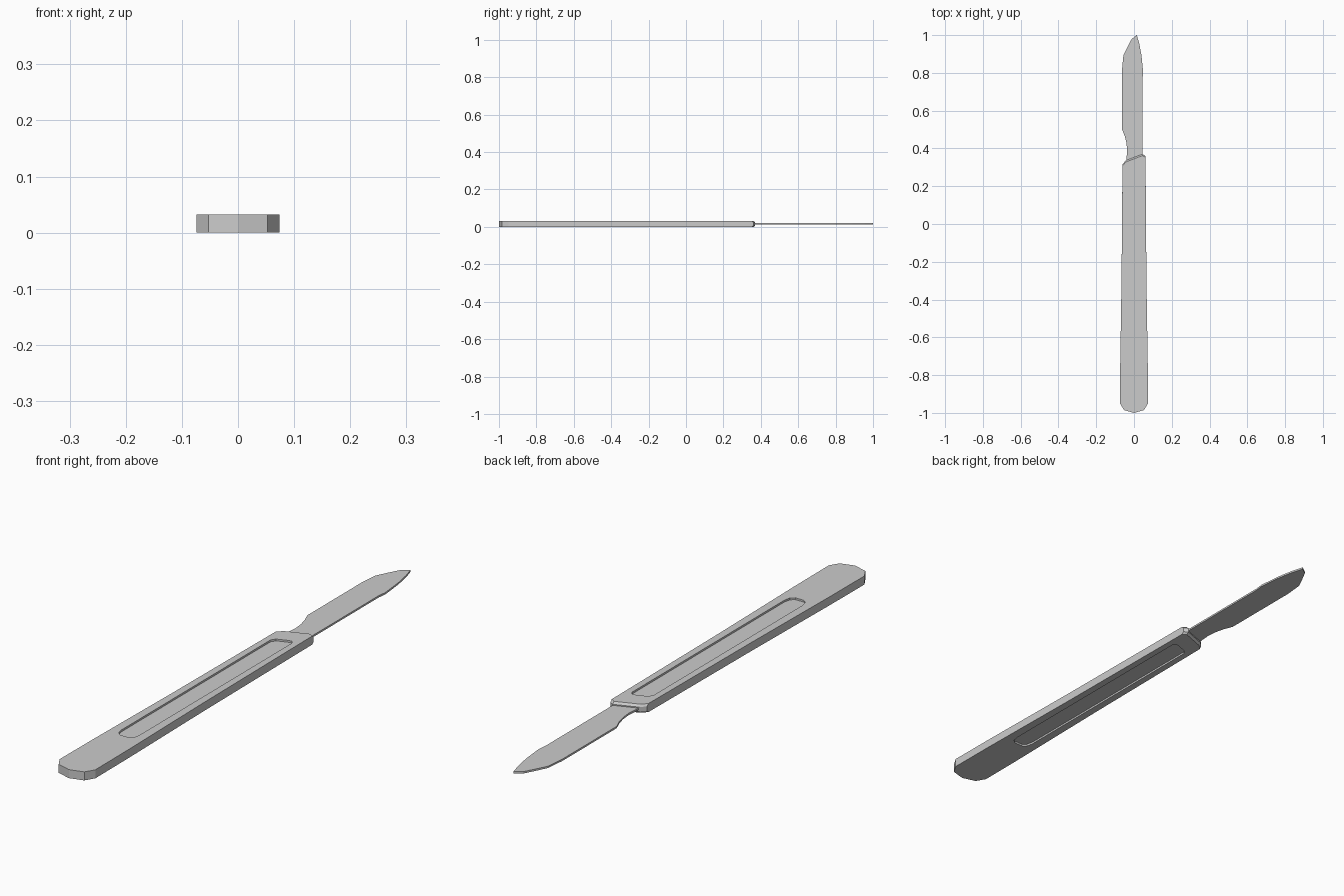
import bpy, bmesh

if "Cube" in bpy.data.objects:
    bpy.data.objects.remove(bpy.data.objects["Cube"])


def loft(name, outline, levels, shift_from=None):
    """Stack copies of an outline; levels are (z, setback of points beyond shift_from)."""
    bm = bmesh.new()
    rings = []
    for z, back in levels:
        rings.append([bm.verts.new((x, y - (back if shift_from and y > shift_from else 0), z))
                      for x, y in outline])
    n = len(outline)
    for a, b in zip(rings, rings[1:]):
        for i in range(n):
            j = (i + 1) % n
            bm.faces.new((a[i], a[j], b[j], b[i]))
    bm.faces.new(rings[0][::-1])
    bm.faces.new(rings[-1])
    bmesh.ops.recalc_face_normals(bm, faces=bm.faces)
    mesh = bpy.data.meshes.new(name)
    bm.to_mesh(mesh)
    bm.free()
    obj = bpy.data.objects.new(name, mesh)
    bpy.context.collection.objects.link(obj)
    return obj


T = 0.032  # handle thickness

# Handle: tapered flat bar, rounded butt, slanted and chamfered front
handle_outline = [(0, -1), (0.053, -0.985), (0.074, -0.95), (0.073, -0.75), (0.066, -0.3),
                  (0.061, 0.36), (0.045, 0.37), (-0.042, 0.337), (-0.061, 0.317),
                  (-0.066, -0.3), (-0.073, -0.75), (-0.074, -0.95), (-0.053, -0.985)]
handle = loft("handle", handle_outline,
              [(0, 0.008), (0.008, 0), (T - 0.008, 0), (T, 0.008)], 0.31)

# Shallow recessed panel on both broad faces
slot_outline = [(-0.018, -0.672), (0.018, -0.672), (0.032, -0.66), (0.037, -0.635),
                (0.037, 0.265), (0.03, 0.278), (0.018, 0.278), (-0.026, 0.262),
                (-0.037, 0.245), (-0.037, -0.635), (-0.032, -0.66)]
DEPTH = 0.007
for side, z0, z1 in (("upper", T - DEPTH, T + 0.02), ("lower", -0.02, DEPTH)):
    cutter = loft(side + "_recess_cutter", slot_outline, [(z0, 0), (z1, 0)])
    cutter.hide_render = True
    cutter.hide_viewport = False
    cutter.display_type = 'WIRE'
    mod = handle.modifiers.new(side + "_recess", 'BOOLEAN')
    mod.operation = 'DIFFERENCE'
    mod.solver = 'EXACT'
    mod.object = cutter

# Blade: thin plate with narrow neck, straight spine and curved point
blade_outline = [(0.045, 0.34), (0.045, 0.77), (0.049, 0.8), (0.04, 0.89), (0.028, 0.955),
                 (0.015, 1.0), (-0.012, 0.98), (-0.036, 0.935), (-0.056, 0.895),
                 (-0.063, 0.82), (-0.063, 0.5), (-0.049, 0.465), (-0.04, 0.43),
                 (-0.036, 0.39), (-0.042, 0.32)]
loft("blade", blade_outline, [(0.013, 0), (0.02, 0)])
